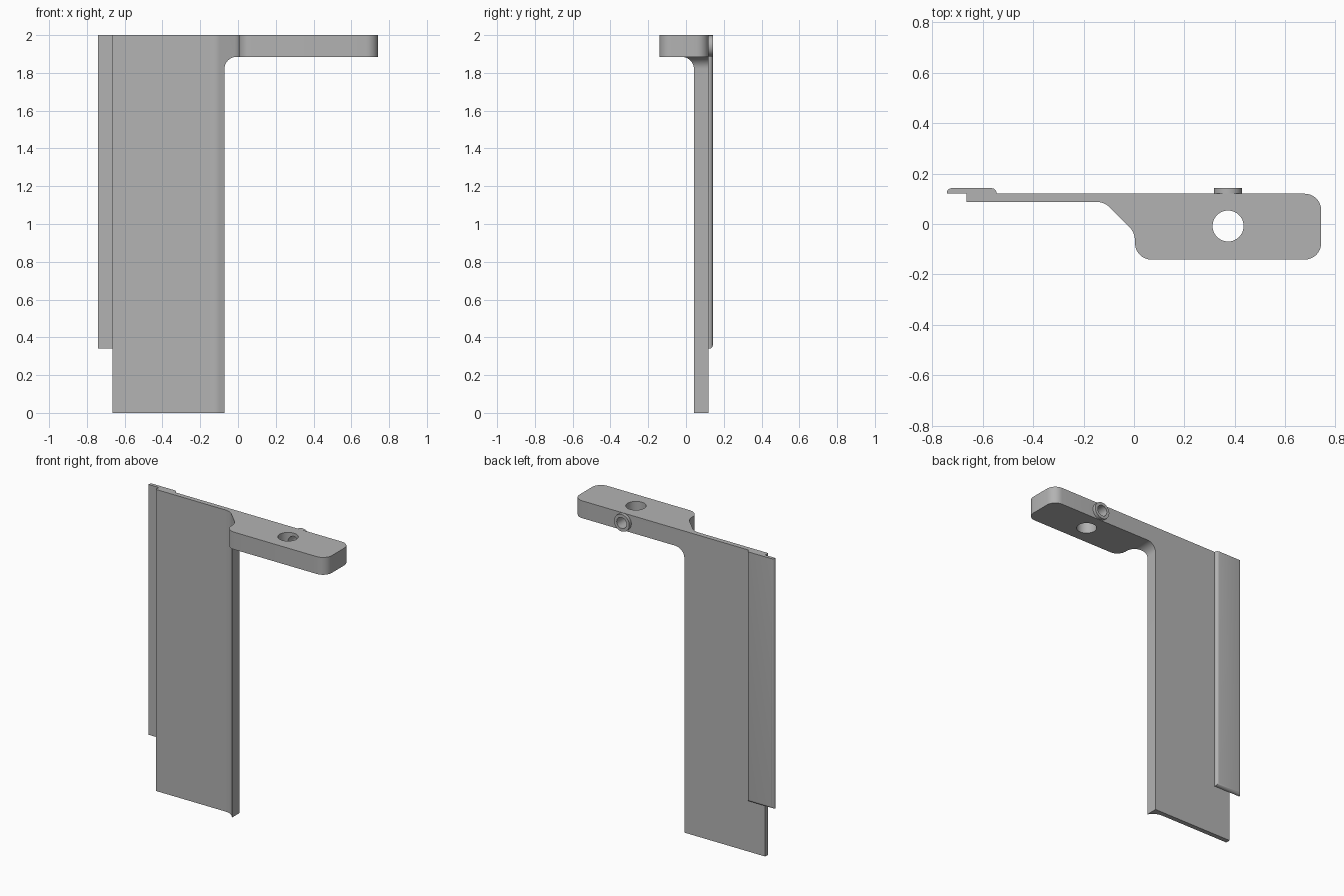
import bpy, bmesh, math
from mathutils import Vector, Matrix

cube = bpy.data.objects.get("Cube")
if cube:
    bpy.data.objects.remove(cube, do_unlink=True)

GREY = (0.45, 0.45, 0.45, 1)
mat = bpy.data.materials.new("plain grey")
mat.use_nodes = True
mat.diffuse_color = GREY
mat.node_tree.nodes["Principled BSDF"].inputs["Base Color"].default_value = GREY


def finish(name, bm):
    bmesh.ops.recalc_face_normals(bm, faces=bm.faces)
    mesh = bpy.data.meshes.new(name)
    bm.to_mesh(mesh)
    bm.free()
    mesh.materials.append(mat)
    obj = bpy.data.objects.new(name, mesh)
    bpy.context.collection.objects.link(obj)
    return obj


def rounded(corners, steps=8):
    """Outline from (a, b, radius) corners, each filleted with an arc."""
    out = []
    for i, (a, b, r) in enumerate(corners):
        p = Vector((a, b))
        if r == 0:
            out.append(p)
            continue
        u = (Vector(corners[i - 1][:2]) - p).normalized()
        v = (Vector(corners[(i + 1) % len(corners)][:2]) - p).normalized()
        half = u.angle(v) / 2
        centre = p + (u + v).normalized() * r / math.sin(half)
        start = p + u * r / math.tan(half) - centre
        end = p + v * r / math.tan(half) - centre
        sweep = start.angle_signed(end)
        for k in range(steps + 1):
            t = -sweep * k / steps
            out.append(centre + Matrix.Rotation(t, 2) @ start)
    return out


def prism(name, outline, place, depth):
    """Extrude an outline; place maps outline coordinates into space."""
    bm = bmesh.new()
    face = bm.faces.new([bm.verts.new(place(p)) for p in outline])
    moved = bmesh.ops.extrude_face_region(bm, geom=[face])["geom"]
    verts = [g for g in moved if isinstance(g, bmesh.types.BMVert)]
    bmesh.ops.translate(bm, verts=verts, vec=depth)
    return finish(name, bm)


def cylinder(name, radius, length, centre, along_y=False):
    bm = bmesh.new()
    turn = Matrix.Rotation(math.pi / 2 if along_y else 0, 4, "X")
    bmesh.ops.create_cone(bm, cap_ends=True, segments=48, radius1=radius,
                          radius2=radius, depth=length,
                          matrix=Matrix.Translation(centre) @ turn)
    return finish(name, bm)


def cut(obj, *cutters):
    bpy.context.view_layer.objects.active = obj
    for cutter in cutters:
        mod = obj.modifiers.new("cut", "BOOLEAN")
        mod.operation, mod.solver, mod.object = "DIFFERENCE", "EXACT", cutter
        bpy.ops.object.modifier_apply(modifier=mod.name)


# Plate and arm share one plan outline
plan = rounded([(-0.665, 0.12, 0), (-0.665, 0.088, 0), (-0.118, 0.088, 0.08),
                (0.004, -0.034, 0.08), (0.004, -0.141, 0.065),
                (0.742, -0.141, 0.065), (0.742, 0.12, 0.065)])
bracket = prism("plate_and_arm", plan, lambda p: (p.x, p.y, 0), (0, 0, 2))

# Space under the arm, with a filleted inner corner
under = prism("under_arm_cutter",
              rounded([(-0.072, -0.5, 0), (-0.072, 1.885, 0.065),
                       (1, 1.885, 0), (1, -0.5, 0)]),
              lambda p: (p.x, -0.5, p.y), (0, 1, 0))

# Vertical hole and the cross bore that opens into it
HX, HY, BZ = 0.373, -0.008, 1.943
hole = cylinder("hole_cutter", 0.0615, 0.5, (HX, HY, BZ))
bore = cylinder("bore_cutter", 0.036, 0.3, (HX, HY + 0.15, BZ), True)

# Round boss on the back of the arm
boss = cylinder("back_boss", 0.056, 0.03, (HX, 0.127, BZ), True)
cut(bracket, under, hole, bore)
cut(boss, bore)
for helper in (under, hole, bore):
    bpy.data.objects.remove(helper, do_unlink=True)

# Flange strip on the back, softened on its outer edges
bm = bmesh.new()
x0, x1, y0, y1, z0, z1 = -0.742, -0.545, 0.12, 0.142, 0.34, 2.0
bmesh.ops.create_cube(bm, size=1, matrix=Matrix.Translation(
    ((x0 + x1) / 2, (y0 + y1) / 2, (z0 + z1) / 2))
    @ Matrix.Diagonal((x1 - x0, y1 - y0, z1 - z0, 1)))
edges = [e for e in bm.edges
         if all(v.co.y > y1 - 0.001 for v in e.verts)
         and not all(v.co.z > z1 - 0.001 for v in e.verts)]
bmesh.ops.bevel(bm, geom=edges, offset=0.019, segments=5, profile=0.5,
                affect="EDGES")
flange = finish("back_flange", bm)

# Smooth the round surfaces and keep the edges sharp
bpy.ops.object.select_all(action="DESELECT")
for obj in (bracket, boss, flange):
    obj.select_set(True)
bpy.context.view_layer.objects.active = bracket
bpy.ops.object.shade_smooth_by_angle(angle=math.radians(30))
